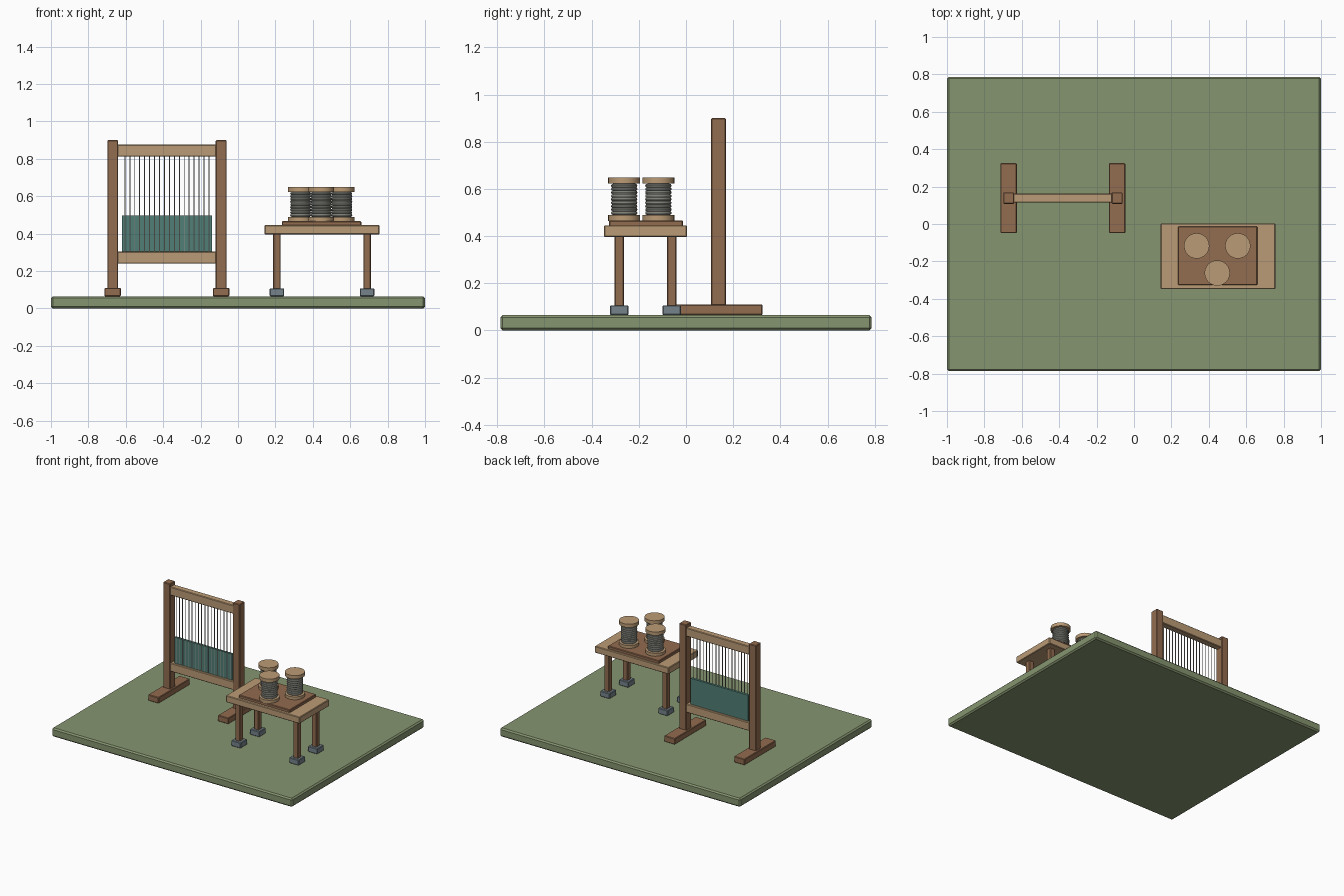
import bpy, math

if "Cube" in bpy.data.objects:
    bpy.data.objects.remove(bpy.data.objects["Cube"])


def material(name, rgb):
    m = bpy.data.materials.new(name)
    m.diffuse_color = (*rgb, 1)
    m.use_nodes = True
    m.node_tree.nodes["Principled BSDF"].inputs["Base Color"].default_value = m.diffuse_color
    return m


GREEN = material("moss_green", (0.24, 0.30, 0.16))
DARK = material("dark_wood", (0.29, 0.15, 0.08))
LIGHT = material("light_wood", (0.50, 0.33, 0.18))
SLATE = material("slate", (0.18, 0.23, 0.26))
TEAL = material("teal_cloth", (0.08, 0.21, 0.18))
YARN = material("grey_yarn", (0.36, 0.36, 0.32))
WARP = material("warp_grey", (0.30, 0.30, 0.27))


def finish(name, mat, smooth=False):
    ob = bpy.context.object
    ob.name = name
    ob.data.materials.append(mat)
    if smooth:
        bpy.ops.object.shade_smooth_by_angle()
    return ob


def box(name, x, y, z, mat, bevel=0.004):
    """Bevelled box from (min, max) ranges."""
    bpy.ops.mesh.primitive_cube_add(size=1, location=[sum(r) / 2 for r in (x, y, z)])
    bpy.context.object.scale = [r[1] - r[0] for r in (x, y, z)]
    bpy.ops.object.transform_apply(location=False, rotation=False, scale=True)
    ob = finish(name, mat)
    if bevel:
        mod = ob.modifiers.new("edge", "BEVEL")
        mod.width = bevel
        mod.segments = 1
    return ob


def around(c, half):
    return (c - half, c + half)


def rod(name, x, y, z, r, mat, sides):
    bpy.ops.mesh.primitive_cylinder_add(vertices=sides, radius=r, depth=z[1] - z[0],
                                        location=(x, y, (z[0] + z[1]) / 2))
    return finish(name, mat, True)


FLOOR = 0.065
box("ground_slab", (-1, 1), (-0.787, 0.787), (0, FLOOR), GREEN, 0.01)

# Loom frame
LOOM_X, LOOM_Y = -0.38, 0.138
for side, s in (("left", -1), ("right", 1)):
    x = LOOM_X + s * 0.29
    box(f"loom_{side}_foot", around(x, 0.044), around(LOOM_Y, 0.187), (FLOOR, 0.11), DARK)
    box(f"loom_{side}_post", around(x, 0.029), around(LOOM_Y, 0.031), (0.10, 0.9), DARK)
for name, z in (("lower", (0.24, 0.304)), ("upper", (0.812, 0.876))):
    box(f"loom_{name}_beam", around(LOOM_X, 0.27), around(LOOM_Y, 0.024), z, LIGHT)

# Woven cloth with warp threads along its front
box("woven_cloth", around(LOOM_X, 0.24), around(LOOM_Y, 0.009), (0.30, 0.498), TEAL, 0)
COUNT = 18
for i in range(COUNT):
    x = LOOM_X - 0.225 + 0.45 * i / (COUNT - 1)
    rod("warp_thread", x, LOOM_Y - 0.008, (0.295, 0.82), 0.003, WARP, 6)

# Table
TX, TY = 0.449, -0.172
box("table_top", around(TX, 0.307), around(TY, 0.176), (0.396, 0.446), LIGHT)
for sx in (-1, 1):
    for sy in (-1, 1):
        x, y = TX + sx * 0.241, TY + sy * 0.111
        box("table_leg", around(x, 0.02), around(y, 0.02), (0.09, 0.40), DARK)
        box("table_foot_pad", around(x, 0.039), around(y, 0.039), (FLOOR, 0.107), SLATE)
box("spool_tray", around(0.447, 0.212), around(-0.17, 0.157), (0.44, 0.467), DARK)

# Spools: two flanges, core and stacked yarn windings
for x, y in ((0.335, -0.117), (0.555, -0.117), (0.445, -0.262)):
    rod("spool_lower_flange", x, y, (0.465, 0.489), 0.068, LIGHT, 24)
    rod("spool_upper_flange", x, y, (0.623, 0.649), 0.068, LIGHT, 24)
    rod("spool_core", x, y, (0.48, 0.63), 0.047, YARN, 24)
    for i in range(9):
        bpy.ops.mesh.primitive_torus_add(major_radius=0.048, minor_radius=0.008,
                                         major_segments=24, minor_segments=8,
                                         location=(x, y, 0.498 + i * 0.0145))
        finish("yarn_winding", YARN, True)
